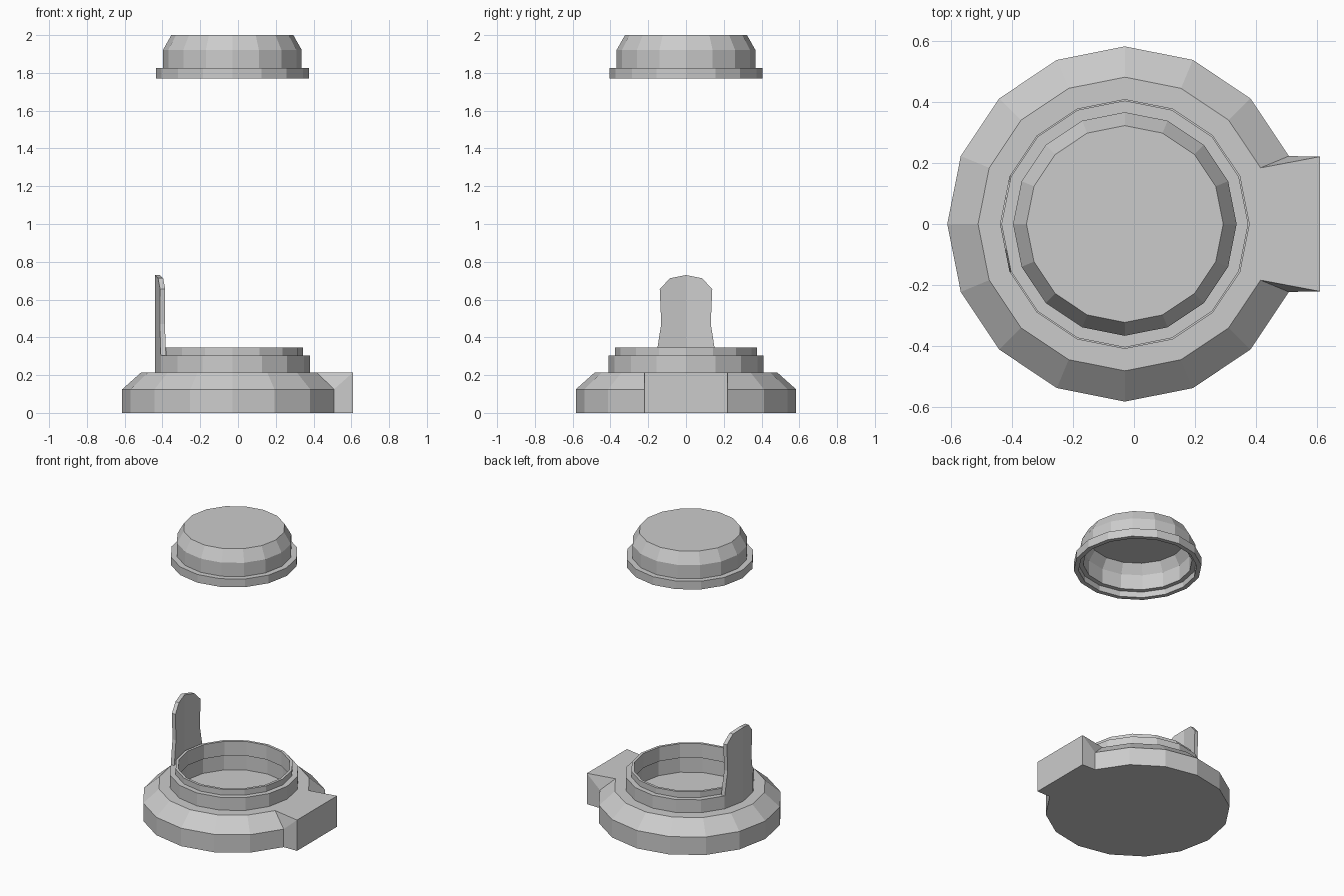
import bpy
from math import cos, sin, tan, pi, radians

if "Cube" in bpy.data.objects:
    bpy.data.objects.remove(bpy.data.objects["Cube"])

CX = -0.03      # axis of the round parts
SIDES = 16


def mesh_object(name, verts, faces):
    me = bpy.data.meshes.new(name)
    me.from_pydata(verts, [], faces)
    me.update()
    ob = bpy.data.objects.new(name, me)
    bpy.context.collection.objects.link(ob)
    return ob


def lathe(name, profile):
    """Revolve (radius, z) points listed from outer bottom to inner end; cap both ends."""
    n = SIDES
    verts = [(CX + r * cos(2 * pi * i / n), r * sin(2 * pi * i / n), z)
             for r, z in profile for i in range(n)]
    faces = []
    for k in range(len(profile) - 1):
        for i in range(n):
            j = (i + 1) % n
            faces.append((k * n + i, k * n + j, (k + 1) * n + j, (k + 1) * n + i))
    last = (len(profile) - 1) * n
    faces.append(tuple(range(last, last + n)))
    return verts, faces


# Base: flared foot, stepped collar, recessed cup
verts, faces = lathe("base", [
    (0.583, 0), (0.583, 0.125), (0.482, 0.215), (0.41, 0.215), (0.41, 0.305),
    (0.375, 0.305), (0.375, 0.345), (0.357, 0.345), (0.357, 0.245),
    (0.368, 0.245), (0.368, 0.14)])
faces.append(tuple(reversed(range(SIDES))))
mesh_object("base", verts, faces)

# Cap: hollow dome with flange, open below; profile runs ceiling to outer top
verts, faces = lathe("cap", [
    (0.305, 1.98), (0.345, 1.915), (0.345, 1.81), (0.375, 1.81), (0.375, 1.77),
    (0.405, 1.77), (0.405, 1.827), (0.367, 1.827), (0.367, 1.922), (0.323, 2.0)])
faces.append(tuple(reversed(range(SIDES))))
mesh_object("cap", verts, faces)

# Side block: follows the base slope, then runs out to a flat end
side = [(0.414, 0.184, 0.215), (0.508, 0.223, 0.125), (0.508, 0.223, 0),
        (0.61, 0.221, 0), (0.61, 0.221, 0.215)]
n = len(side)
verts = side + [(x, -y, z) for x, y, z in side]
faces = [(0, 4, 1), (4, 3, 2, 1), (5, 6, 9), (9, 6, 7, 8)]
faces += [(i, i + n, (i + 1) % n + n, (i + 1) % n) for i in (0, 1, 2, 3, 4)]
faces = faces[:4] + [(4, 0, 5, 9), (3, 4, 9, 8), (2, 3, 8, 7), (1, 2, 7, 6), (0, 1, 6, 5)]
mesh_object("side_block", verts, faces)

# Upright tab: half outline (y, z), bent along the collar facets and mirrored
half = [(0.0, 0.305), (0.157, 0.305), (0.15, 0.35), (0.138, 0.43), (0.131, 0.47),
        (0.139, 0.655), (0.085, 0.713), (0.0, 0.73)]
bend = tan(radians(11.25))
n = len(half)
verts = [(CX - r + y * bend, y, z) for r in (0.41, 0.383) for y, z in half]
faces = [tuple(range(n)), tuple(reversed(range(n, 2 * n)))]
faces += [(i + 1, i, i + n, i + 1 + n) for i in range(n - 1)]
tab = mesh_object("upright_tab", verts, faces)
mod = tab.modifiers.new("mirror", 'MIRROR')
mod.use_axis = (False, True, False)

# Consistent outward faces
import bmesh
for ob in bpy.context.collection.objects:
    bm = bmesh.new()
    bm.from_mesh(ob.data)
    bmesh.ops.recalc_face_normals(bm, faces=bm.faces)
    if ob.name == "upright_tab":  # open at the mirror plane
        face = max(bm.faces, key=lambda f: -f.calc_center_median().x)
        if face.normal.x > 0:
            bmesh.ops.reverse_faces(bm, faces=bm.faces)
    bm.to_mesh(ob.data)
    bm.free()
